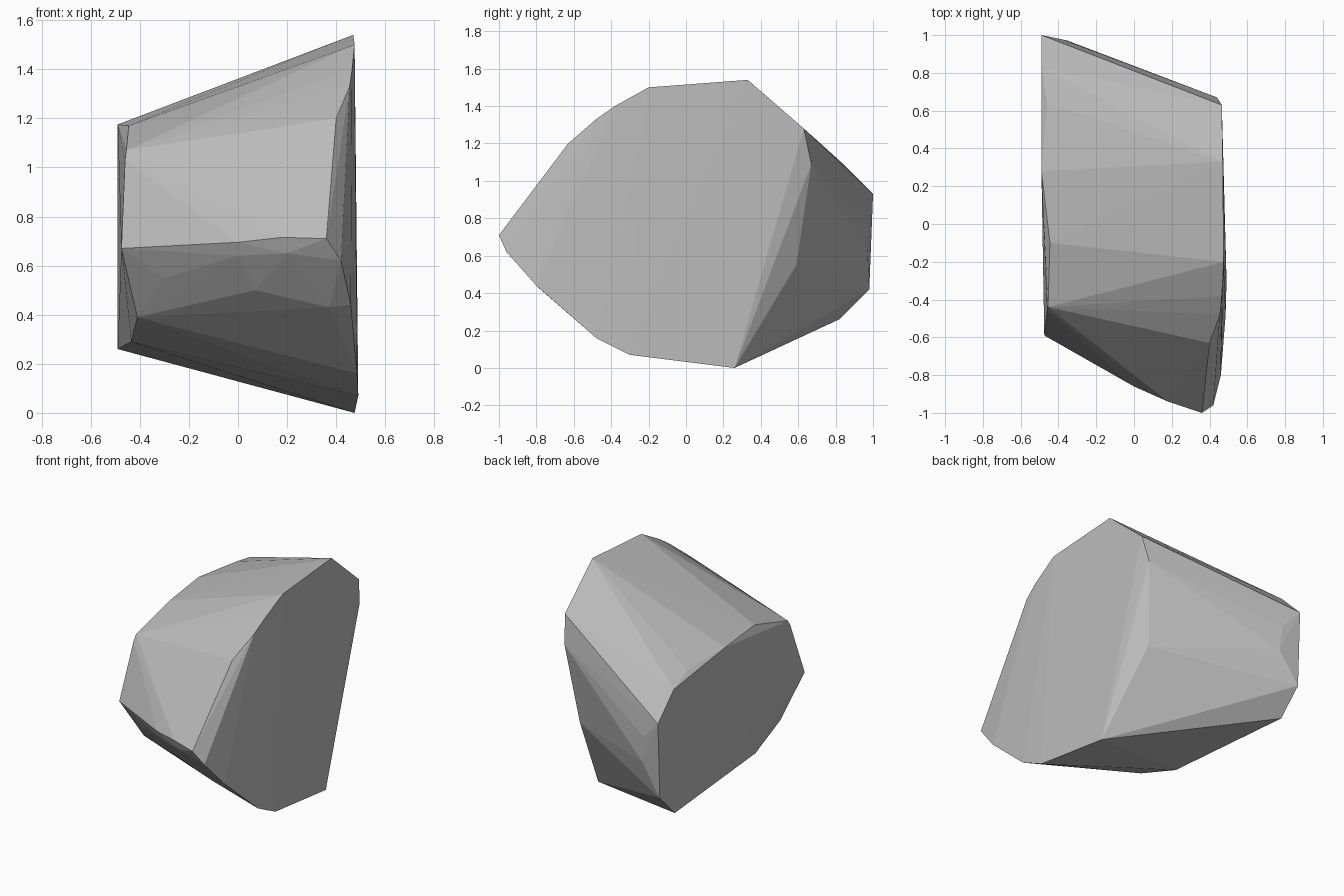
import bpy, bmesh

# Corner points around the steep right face
right_face = [
    (0.47, 0.33, 1.54), (0.475, -0.2, 1.5), (0.465, -0.38, 1.4), (0.455, -0.48, 1.33),
    (0.40, -0.63, 1.2), (0.36, -1.0, 0.71), (0.42, -0.96, 0.62), (0.46, -0.8, 0.44),
    (0.485, -0.48, 0.16), (0.49, -0.3, 0.07), (0.475, 0.26, 0.0), (0.465, 0.63, 1.28),
    (0.44, 0.67, 1.09), (0.38, 0.59, 0.55),
]
# Corner points around the smaller left face
left_face = [
    (-0.445, -0.1, 1.17), (-0.49, 0.28, 1.175), (-0.46, 0.64, 1.15), (-0.49, 0.83, 1.10),
    (-0.49, 1.0, 0.93), (-0.49, 0.98, 0.42), (-0.49, 0.82, 0.26), (-0.435, -0.12, 0.29),
    (-0.41, -0.42, 0.39), (-0.475, -0.59, 0.67), (-0.46, -0.46, 1.03), (-0.455, -0.44, 1.07),
]
# Chipped front ridge and back edge
chips = [
    (0.18, -0.94, 0.715), (0.0, -0.86, 0.695), (0.2, -0.92, 0.65), (0.0, -0.83, 0.64),
    (-0.1, -0.72, 0.57), (-0.3, -0.605, 0.55), (-0.32, -0.53, 0.48), (0.07, -0.75, 0.5),
    (0.37, -0.79, 0.43), (-0.35, 0.97, 0.63), (-0.37, 0.975, 0.8),
]

# Faceted boulder: convex hull of the corners
bm = bmesh.new()
for p in right_face + left_face + chips:
    bm.verts.new(p)
res = bmesh.ops.convex_hull(bm, input=bm.verts[:])
loose = [v for v in bm.verts if not v.link_faces]
bmesh.ops.delete(bm, geom=loose, context='VERTS')
bmesh.ops.recalc_face_normals(bm, faces=bm.faces[:])

mesh = bpy.data.meshes.new("boulder")
bm.to_mesh(mesh)
bm.free()

stone = bpy.data.materials.new("grey stone")
stone.diffuse_color = (0.5, 0.5, 0.5, 1)
mesh.materials.append(stone)
boulder = bpy.data.objects.new("boulder", mesh)
bpy.context.collection.objects.link(boulder)
